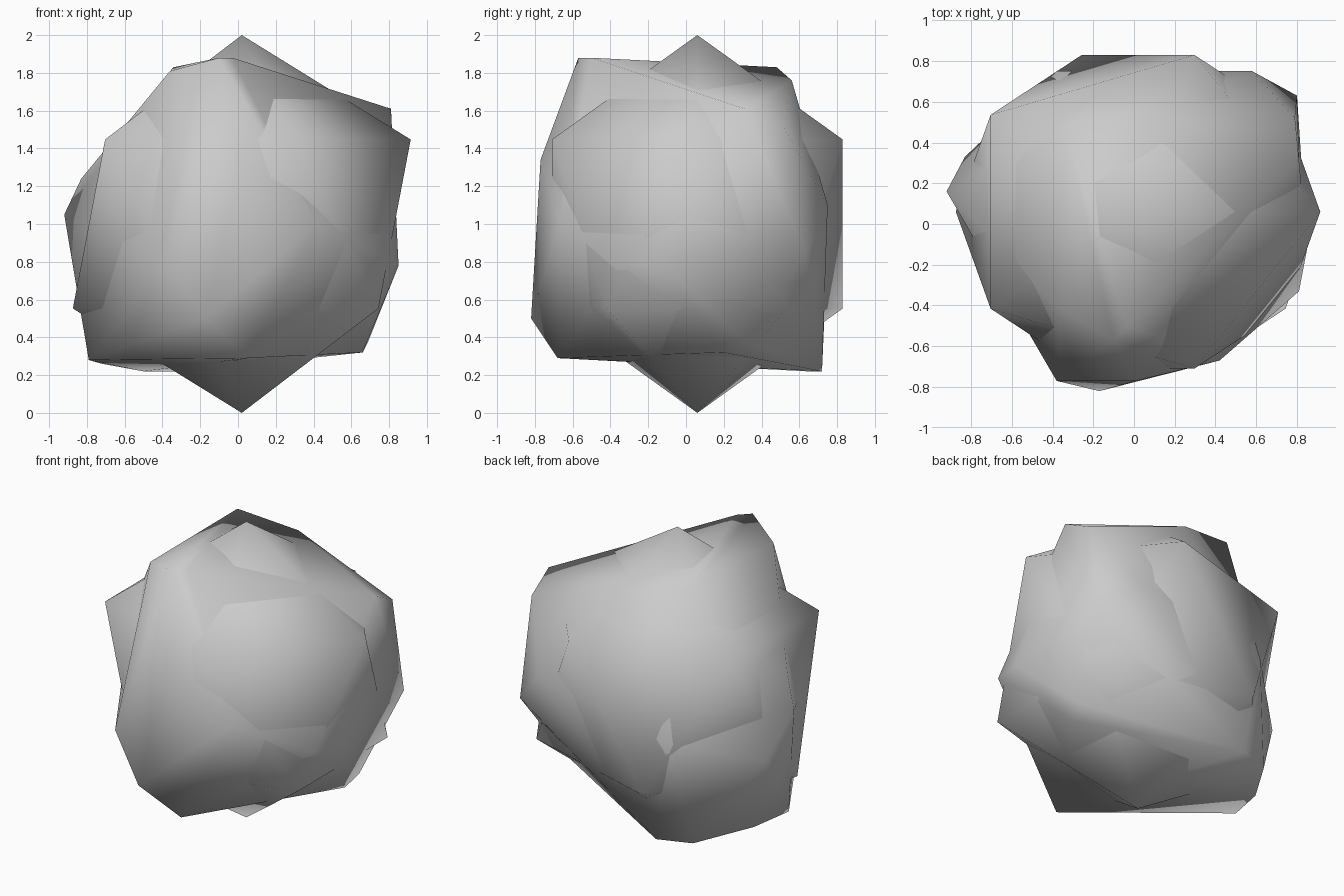
import bpy, bmesh

if "Cube" in bpy.data.objects:
    bpy.data.objects.remove(bpy.data.objects["Cube"])


def smooth(obj):
    for p in obj.data.polygons:
        p.use_smooth = True


# Pointed core: a slightly flattened icosahedron
bpy.ops.mesh.primitive_ico_sphere_add(subdivisions=1, radius=1, location=(0.02, 0.06, 1))
core = bpy.context.object
core.name = "rock_core"
core.scale = (1, 0.905, 1)
smooth(core)


# Irregular chunk grown through the core, wrapped around its corner points
def chunk(name, corners):
    bm = bmesh.new()
    for c in corners:
        bm.verts.new(c)
    bmesh.ops.convex_hull(bm, input=bm.verts[:])
    loose = [v for v in bm.verts if not v.link_faces]
    bmesh.ops.delete(bm, geom=loose, context='VERTS')
    bmesh.ops.recalc_face_normals(bm, faces=bm.faces[:])
    me = bpy.data.meshes.new(name)
    bm.to_mesh(me)
    bm.free()
    obj = bpy.data.objects.new(name, me)
    bpy.context.collection.objects.link(obj)
    smooth(obj)
    return obj


chunk("rock_chunk", [
    # top corners
    (-0.10, -0.57, 1.88), (-0.03, -0.50, 1.88), (-0.36, -0.42, 1.81),
    (-0.34, 0.48, 1.83), (0.06, 0.56, 1.76),
    (0.81, 0.31, 1.61), (0.79, 0.52, 1.505),
    # sides
    (-0.92, 0.16, 1.05), (-0.83, 0.10, 1.24), (-0.83, 0.33, 0.75),
    (0.85, -0.12, 0.78), (0.81, -0.33, 0.80), (0.80, 0.63, 0.85),
    (0.42, -0.67, 1.00), (0.01, -0.77, 1.34), (-0.38, -0.77, 0.80),
    (-0.17, -0.82, 0.50), (0.58, 0.75, 1.10), (-0.38, 0.75, 0.90),
    # bottom corners
    (-0.50, 0.64, 0.22), (-0.28, 0.72, 0.22), (-0.72, 0.30, 0.26),
    (-0.79, 0.03, 0.28), (0.05, -0.68, 0.29), (0.66, 0.20, 0.32),
    (0.69, 0.31, 0.38),
])
